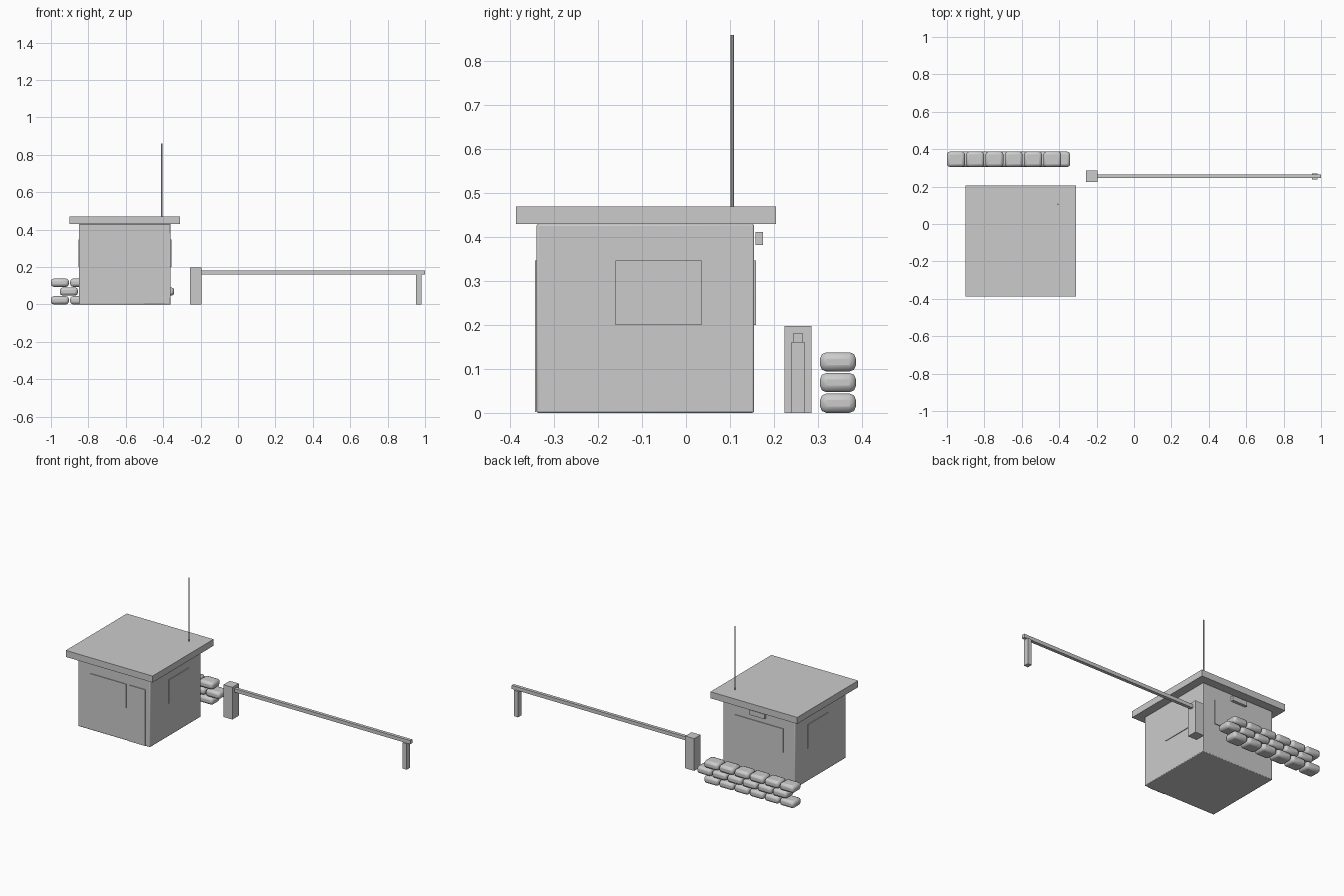
import bpy
import math

cube = bpy.data.objects.get("Cube")
if cube:
    bpy.data.objects.remove(cube, do_unlink=True)

grey = bpy.data.materials.new("plain grey")
grey.use_nodes = True
GREY = (0.6, 0.6, 0.6, 1)
grey.diffuse_color = GREY
grey.node_tree.nodes["Principled BSDF"].inputs["Base Color"].default_value = GREY


def box(name, xs, ys, zs, bevel=0, segments=1):
    """Box given by its extents on each axis, with optional rounded edges."""
    spans = (xs, ys, zs)
    bpy.ops.mesh.primitive_cube_add(size=1, location=[sum(s) / 2 for s in spans])
    ob = bpy.context.object
    ob.name = name
    ob.scale = [s[1] - s[0] for s in spans]
    bpy.ops.object.transform_apply(location=False, rotation=False, scale=True)
    ob.data.materials.append(grey)
    if bevel:
        mod = ob.modifiers.new("rounding", "BEVEL")
        mod.width = bevel
        mod.segments = segments
        bpy.ops.object.shade_smooth_by_angle(angle=math.radians(50))
    return ob


# Hut and flat overhanging roof
LEFT, RIGHT, FRONT, BACK = -0.36, -0.85, -0.34, 0.155
box("hut_body", (RIGHT, LEFT), (FRONT, BACK), (0, 0.43), 0.004, 2)
box("roof", (-0.9, -0.31), (-0.387, 0.205), (0.43, 0.47))

# Door and windows as thin plates on the walls
T = 0.004
SILL, HEAD = 0.2, 0.347
box("door", (-0.5, -0.39), (FRONT - T, FRONT), (0.002, HEAD))
box("front_window", (-0.763, -0.52), (FRONT - T, FRONT), (SILL, HEAD))
box("back_window", (-0.77, -0.44), (BACK, BACK + T), (SILL, HEAD))
for name, wall in (("left", (LEFT, LEFT + T)), ("right", (RIGHT - T, RIGHT))):
    box(name + "_window", wall, (-0.16, 0.035), (SILL, HEAD))

# Lamp above the back window
box("back_lamp", (-0.655, -0.555), (0.158, 0.175), (0.382, 0.412))

# Roof antenna
bpy.ops.mesh.primitive_cylinder_add(vertices=8, radius=0.004, depth=0.4,
                                    location=(-0.407, 0.105, 0.66))
antenna = bpy.context.object
antenna.name = "antenna"
antenna.data.materials.append(grey)

# Barrier: post, arm and end rest
box("barrier_post", (-0.256, -0.195), (0.224, 0.286), (0, 0.198))
box("barrier_arm", (-0.2, 1), (0.245, 0.265), (0.16, 0.182))
box("barrier_rest", (0.953, 0.98), (0.239, 0.271), (0, 0.16))

# Sandbag wall in three staggered rows
for row in range(3):
    for i in range(6):
        x = -1 + 0.103 * i + 0.048 * (row % 2)
        z = 0.047 * row
        box(f"sandbag_{row}_{i}", (x, x + 0.096), (0.305, 0.387),
            (z, z + 0.044), 0.015, 2)
